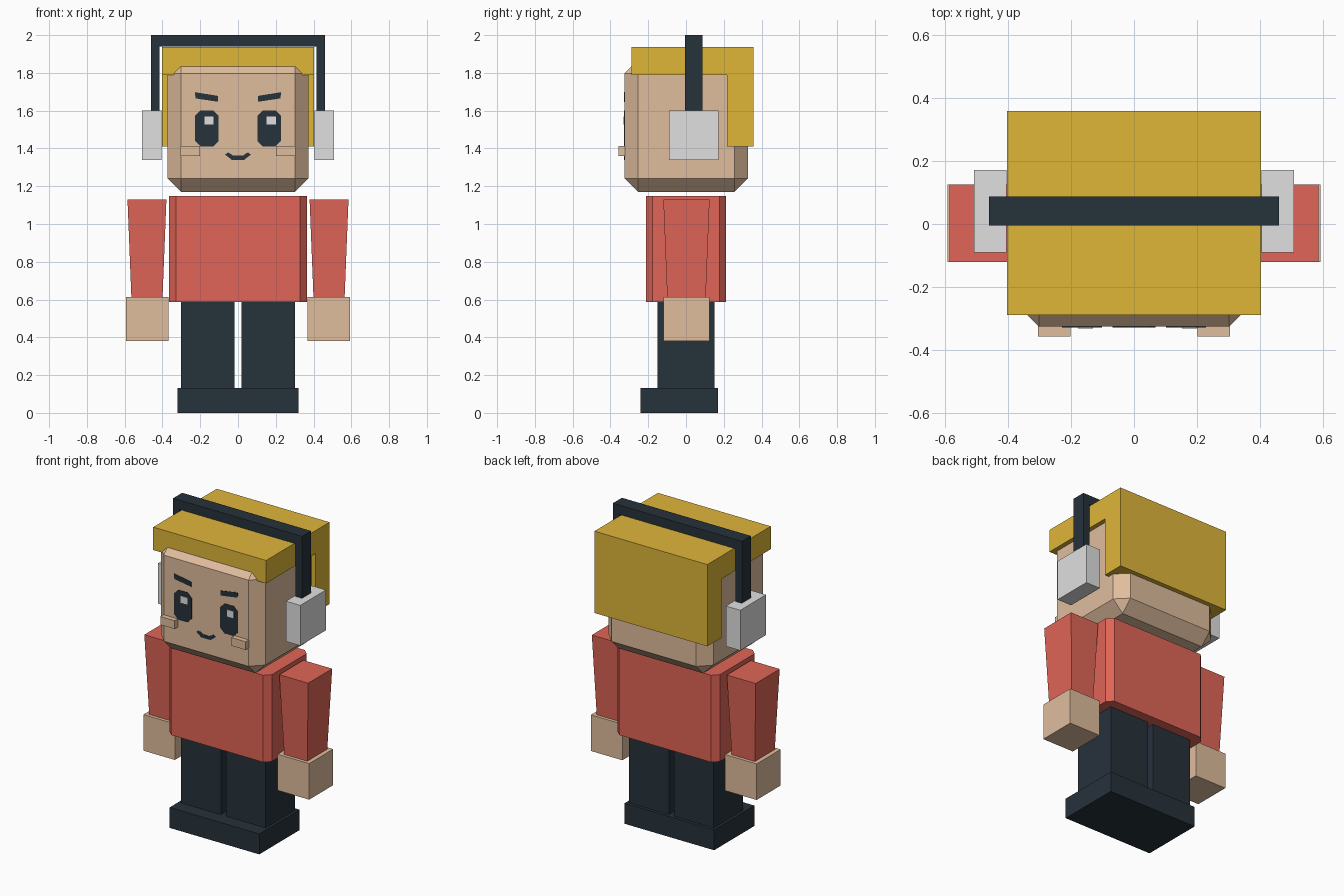
import bpy, bmesh
from mathutils import Vector

cube = bpy.data.objects.get("Cube")
if cube:
    bpy.data.objects.remove(cube, do_unlink=True)


def material(name, rgb):
    lin = [((c / 255 + 0.055) / 1.055) ** 2.4 for c in rgb] + [1.0]
    m = bpy.data.materials.new(name)
    m.use_nodes = True
    m.diffuse_color = lin
    bsdf = m.node_tree.nodes["Principled BSDF"]
    bsdf.inputs["Base Color"].default_value = lin
    bsdf.inputs["Roughness"].default_value = 0.8
    return m


SKIN = material("skin", (224, 189, 157))
RED = material("red shirt", (224, 101, 87))
YELLOW = material("yellow hair", (223, 182, 57))
DARK = material("dark navy", (38, 50, 59))
WHITE = material("light grey", (224, 224, 224))


def finish(name, bm, mat):
    bmesh.ops.recalc_face_normals(bm, faces=bm.faces)
    mesh = bpy.data.meshes.new(name)
    bm.to_mesh(mesh)
    bm.free()
    mesh.materials.append(mat)
    obj = bpy.data.objects.new(name, mesh)
    bpy.context.collection.objects.link(obj)
    return obj


def box(name, x, y, z, mat, bevel=0, upright_only=False, taper=(1, 1)):
    """Box from (low, high) ranges; taper scales the bottom in x and y."""
    bm = bmesh.new()
    bmesh.ops.create_cube(bm, size=1)
    for v in bm.verts:
        sx, sy = taper if v.co.z < 0 else (1, 1)
        t = Vector((v.co.x * sx, v.co.y * sy, v.co.z))
        v.co = [(lo + hi) / 2 + c * (hi - lo) for c, (lo, hi) in zip(t, (x, y, z))]
    if bevel:
        edges = [e for e in bm.edges if not upright_only
                 or abs(e.verts[0].co.z - e.verts[1].co.z) > 0.01]
        bmesh.ops.bevel(bm, geom=edges, offset=bevel, segments=1,
                        profile=0.5, affect='EDGES')
    return finish(name, bm, mat)


def prism(name, outline, axis, lo, hi, mat):
    """Extrude an outline: (x, z) pairs along y, or (y, z) pairs along x."""
    bm = bmesh.new()
    place = (lambda a, b: (a, lo, b)) if axis == 'Y' else (lambda a, b: (lo, a, b))
    face = bm.faces.new([bm.verts.new(place(a, b)) for a, b in outline])
    ext = bmesh.ops.extrude_face_region(bm, geom=[face])["geom"]
    shift = (0, hi - lo, 0) if axis == 'Y' else (hi - lo, 0, 0)
    bmesh.ops.translate(bm, vec=shift,
                        verts=[g for g in ext if isinstance(g, bmesh.types.BMVert)])
    return finish(name, bm, mat)


def span(side, a, b):
    return tuple(sorted((side * a, side * b)))


# Body
box("shoes", (-0.32, 0.32), (-0.24, 0.17), (0, 0.132), DARK)
box("torso", (-0.365, 0.365), (-0.213, 0.213), (0.587, 1.148), RED, 0.036, True)

# Head and hair
FACE = -0.325
box("head", (-0.374, 0.374), (FACE, 0.328), (1.17, 1.87), SKIN, 0.072)
prism("hair", [(-0.289, 1.79), (-0.289, 1.938), (0.358, 1.938),
               (0.358, 1.41), (0.216, 1.41), (0.216, 1.79)],
      'X', -0.403, 0.403, YELLOW)

# Headphone band
prism("headphone_band",
      [(-0.46, 1.59), (-0.46, 2), (0.46, 2), (0.46, 1.59),
       (0.415, 1.59), (0.415, 1.94), (-0.415, 1.94), (-0.415, 1.59)],
      'Y', -0.004, 0.088, DARK)

# Paired parts
for label, s in (("left", 1), ("right", -1)):
    box(label + "_leg", span(s, 0.018, 0.303), (-0.15, 0.15), (0.13, 0.588), DARK)
    box(label + "_arm", span(s, 0.379, 0.585), (-0.12, 0.125), (0.61, 1.13), RED,
        taper=(0.8, 0.83))
    box(label + "_hand", span(s, 0.367, 0.592), (-0.12, 0.125), (0.38, 0.613), SKIN)
    box(label + "_ear_cup", span(s, 0.405, 0.508), (-0.09, 0.172), (1.34, 1.6), WHITE)
    box(label + "_cheek", span(s, 0.202, 0.305), (-0.357, -0.31), (1.36, 1.413), SKIN)

    # Eye plate with cut corners, highlight and slanted brow
    x0, x1, z0, z1, c = 0.102, 0.228, 1.41, 1.602, 0.03
    eye = [(x0 + c, z0), (x1 - c, z0), (x1, z0 + c), (x1, z1 - c),
           (x1 - c, z1), (x0 + c, z1), (x0, z1 - c), (x0, z0 + c)]
    prism(label + "_eye", [(s * a, b) for a, b in eye],
          'Y', FACE - 0.003, FACE + 0.003, DARK)
    hx = s * 0.165 + 0.011
    box(label + "_eye_highlight", (hx - 0.024, hx + 0.024),
        (FACE - 0.006, FACE), (1.526, 1.57), WHITE)
    brow = [(0.105, 1.647), (0.225, 1.665), (0.228, 1.698), (0.105, 1.678)]
    prism(label + "_brow", [(s * a, b) for a, b in brow],
          'Y', FACE - 0.003, FACE + 0.003, DARK)

# Smile
upper = [(-0.052, 1.379), (-0.025, 1.362), (0.025, 1.362), (0.052, 1.379)]
lower = [(0.068, 1.367), (0.033, 1.34), (-0.033, 1.34), (-0.068, 1.367)]
prism("mouth", upper + lower, 'Y', FACE - 0.003, FACE + 0.003, DARK)
